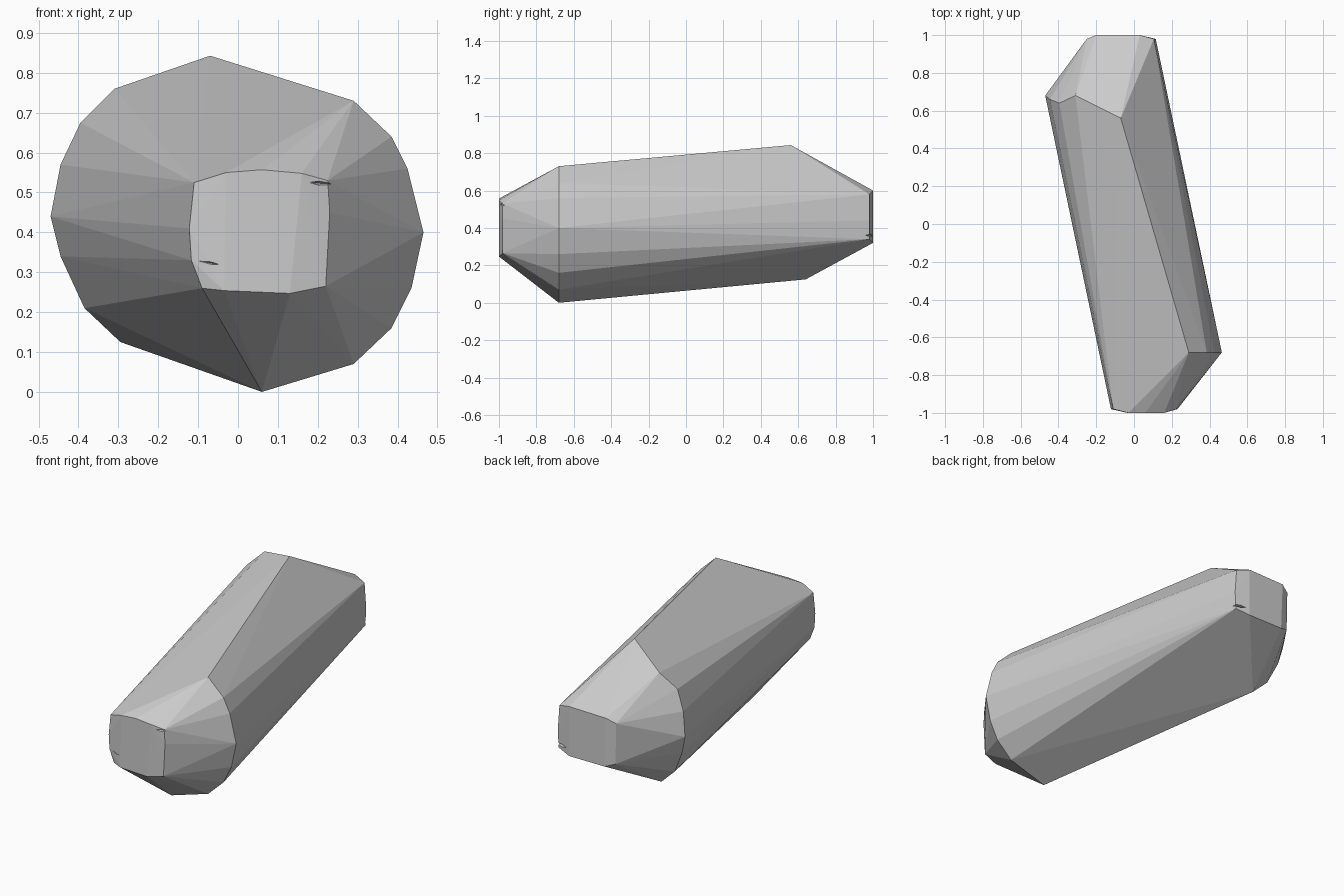
import bpy, bmesh

if "Cube" in bpy.data.objects:
    bpy.data.objects.remove(bpy.data.objects["Cube"])

# Cross-section outlines as (x, y, z): blunt ends and skewed shoulders
front_cap = [(-.11, -.98, .525), (-.03, -1, .55), (.06, -1, .557), (.16, -1, .548),
             (.225, -.98, .53), (.23, -.98, .45), (.22, -.98, .265), (.13, -1, .247),
             (-.035, -1, .254), (-.09, -.98, .26), (-.117, -.98, .33), (-.122, -.98, .41)]
front_shoulder = [(.06, -.68, 0), (.29, -.68, .07), (.385, -.68, .16), (.435, -.68, .26),
                  (.465, -.68, .40), (.425, -.68, .56), (.385, -.68, .64), (.29, -.68, .73)]
back_shoulder = [(-.07, .56, .843), (-.31, .68, .76), (-.395, .64, .675), (-.445, .66, .57),
                 (-.47, .68, .44), (-.445, .67, .34), (-.385, .65, .21), (-.295, .64, .125)]
back_cap = [(.11, .98, .34), (.03, 1, .32), (-.19, 1, .32), (-.245, .98, .34),
            (-.25, .98, .57), (-.20, 1, .595), (.03, 1, .60), (.105, .98, .58), (.115, .98, .44)]


def hull(name, points):
    bm = bmesh.new()
    for p in points:
        bm.verts.new(p)
    res = bmesh.ops.convex_hull(bm, input=bm.verts[:])
    loose = {v for v in res["geom_interior"] + res["geom_unused"]
             if isinstance(v, bmesh.types.BMVert)}
    if loose:
        bmesh.ops.delete(bm, geom=list(loose), context='VERTS')
    bmesh.ops.recalc_face_normals(bm, faces=bm.faces[:])
    mesh = bpy.data.meshes.new(name)
    bm.to_mesh(mesh)
    bm.free()
    obj = bpy.data.objects.new(name, mesh)
    bpy.context.collection.objects.link(obj)
    return obj


# Faceted stone body
stone = hull("stone_body", front_cap + front_shoulder + back_shoulder + back_cap)

# Small wedge chips at the end corners: (outer corner, inner tip)
chips = [((-.14, -1.02, .335), (-.05, -.985, .32)),
         ((.25, -1.02, .52), (.18, -.97, .525)),
         ((.12, 1.02, .36), (.05, .96, .36))]
for i, (outer, tip) in enumerate(chips):
    x, y, z = outer
    cutter = hull(f"chip_cutter_{i}", [(x, y, z - .015), (x, y, z + .015),
                                       (tip[0], y, tip[2]), tip, (x, tip[1], z)])
    cutter.hide_render = True
    cutter.hide_set(True)
    mod = stone.modifiers.new(f"chip_{i}", 'BOOLEAN')
    mod.operation = 'DIFFERENCE'
    mod.solver = 'EXACT'
    mod.object = cutter
